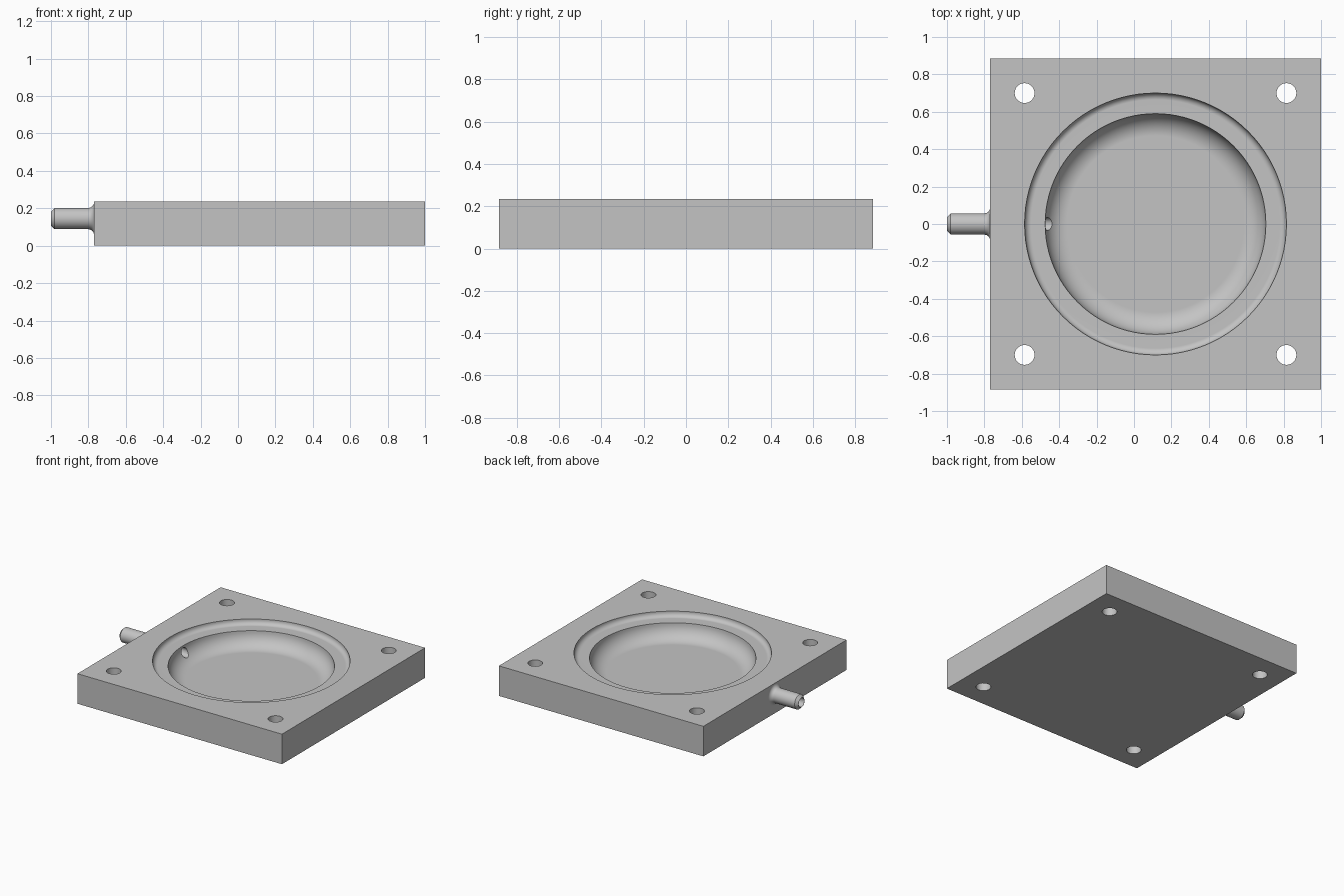
import bpy, bmesh
from math import pi, sin, cos, radians
from mathutils import Matrix, Vector

if "Cube" in bpy.data.objects:
    bpy.data.objects.remove(bpy.data.objects["Cube"])

CX, HALF, TOP = 0.115, 0.885, 0.235      # plate centre, half width, height
PORT_Z, FACE_X = 0.145, -0.77            # tube axis height, plate's right face

grey = bpy.data.materials.new("light_grey")
grey.use_nodes = True
grey.diffuse_color = (0.55, 0.55, 0.55, 1)
grey.node_tree.nodes["Principled BSDF"].inputs["Base Color"].default_value = (0.55, 0.55, 0.55, 1)


def to_object(bm, name, matrix):
    bmesh.ops.recalc_face_normals(bm, faces=bm.faces)
    mesh = bpy.data.meshes.new(name)
    bm.to_mesh(mesh)
    bm.free()
    mesh.transform(matrix)
    mesh.materials.append(grey)
    obj = bpy.data.objects.new(name, mesh)
    bpy.context.collection.objects.link(obj)
    return obj


def lathe(name, profile, matrix, steps):
    """Closed solid turned about z from (radius, height) points that start and end on the axis."""
    bm = bmesh.new()
    verts = [bm.verts.new((r, 0, z)) for r, z in profile]
    edges = [bm.edges.new(pair) for pair in zip(verts, verts[1:])]
    bmesh.ops.spin(bm, geom=verts + edges, cent=(0, 0, 0), axis=(0, 0, 1),
                   angle=2 * pi, steps=steps, use_duplicate=False)
    bmesh.ops.remove_doubles(bm, verts=bm.verts, dist=1e-5)
    return to_object(bm, name, matrix)


def arc(r, z, radius, start, end, steps=8):
    angles = [radians(start + (end - start) * i / steps) for i in range(steps + 1)]
    return [(r + radius * cos(a), z + radius * sin(a)) for a in angles]


def combine(target, tool, operation):
    mod = target.modifiers.new(tool.name, 'BOOLEAN')
    mod.object, mod.operation, mod.solver = tool, operation, 'EXACT'
    bpy.context.view_layer.objects.active = target
    bpy.ops.object.modifier_apply(modifier=mod.name)
    bpy.data.objects.remove(tool)


# Square plate
bm = bmesh.new()
bmesh.ops.create_cube(bm, size=1)
plate = to_object(bm, "chamber_plate", Matrix.Translation((CX, 0, TOP / 2))
                  @ Matrix.Diagonal((2 * HALF, 2 * HALF, TOP, 1)))

# Side tube with flared root and chamfered tip, turned along -x
along_x = Matrix.Translation((FACE_X, 0, PORT_Z)) @ Matrix.Rotation(-pi / 2, 4, 'Y')
tube = [(0, -0.05), (0.087, -0.05)] + arc(0.087, 0.03, 0.03, -90, -180, 6)
tube += [(0.057, 0.21), (0.037, 0.23), (0, 0.23)]
combine(plate, lathe("inlet_tube", tube, along_x, 40), 'UNION')

# Dished recess: shallow seat with filleted wall, then rounded bowl
LEDGE, FLOOR, SEAT_R, BOWL_R = 0.195, 0.078, 0.70, 0.59
fillet = LEDGE - FLOOR
bowl = [(0, FLOOR)] + arc(BOWL_R - fillet, LEDGE, fillet, -90, 0, 10)
bowl += arc(SEAT_R - 0.035, LEDGE + 0.035, 0.035, -90, 0, 6)
bowl += [(SEAT_R, TOP + 0.1), (0, TOP + 0.1)]
combine(plate, lathe("bowl_cutter", bowl, Matrix.Translation((CX, 0, 0)), 96), 'DIFFERENCE')

# Bore from the tube tip into the bowl
bore = [(0, -0.5), (0.035, -0.5), (0.035, 0.3), (0, 0.3)]
combine(plate, lathe("bore_cutter", bore, along_x, 32), 'DIFFERENCE')

# Four corner bolt holes
hole = [(0, -0.1), (0.053, -0.1), (0.053, 0.4), (0, 0.4)]
for sx in (-1, 1):
    for sy in (-1, 1):
        place = Matrix.Translation((CX + sx * 0.70, sy * 0.70, 0))
        combine(plate, lathe("bolt_hole_cutter", hole, place, 32), 'DIFFERENCE')

# Smooth the turned surfaces, keep edges crisp
bpy.ops.object.select_all(action='DESELECT')
plate.select_set(True)
bpy.context.view_layer.objects.active = plate
bpy.ops.object.shade_smooth_by_angle(angle=radians(30))
weighted = plate.modifiers.new("even_shading", 'WEIGHTED_NORMAL')
weighted.keep_sharp = True
